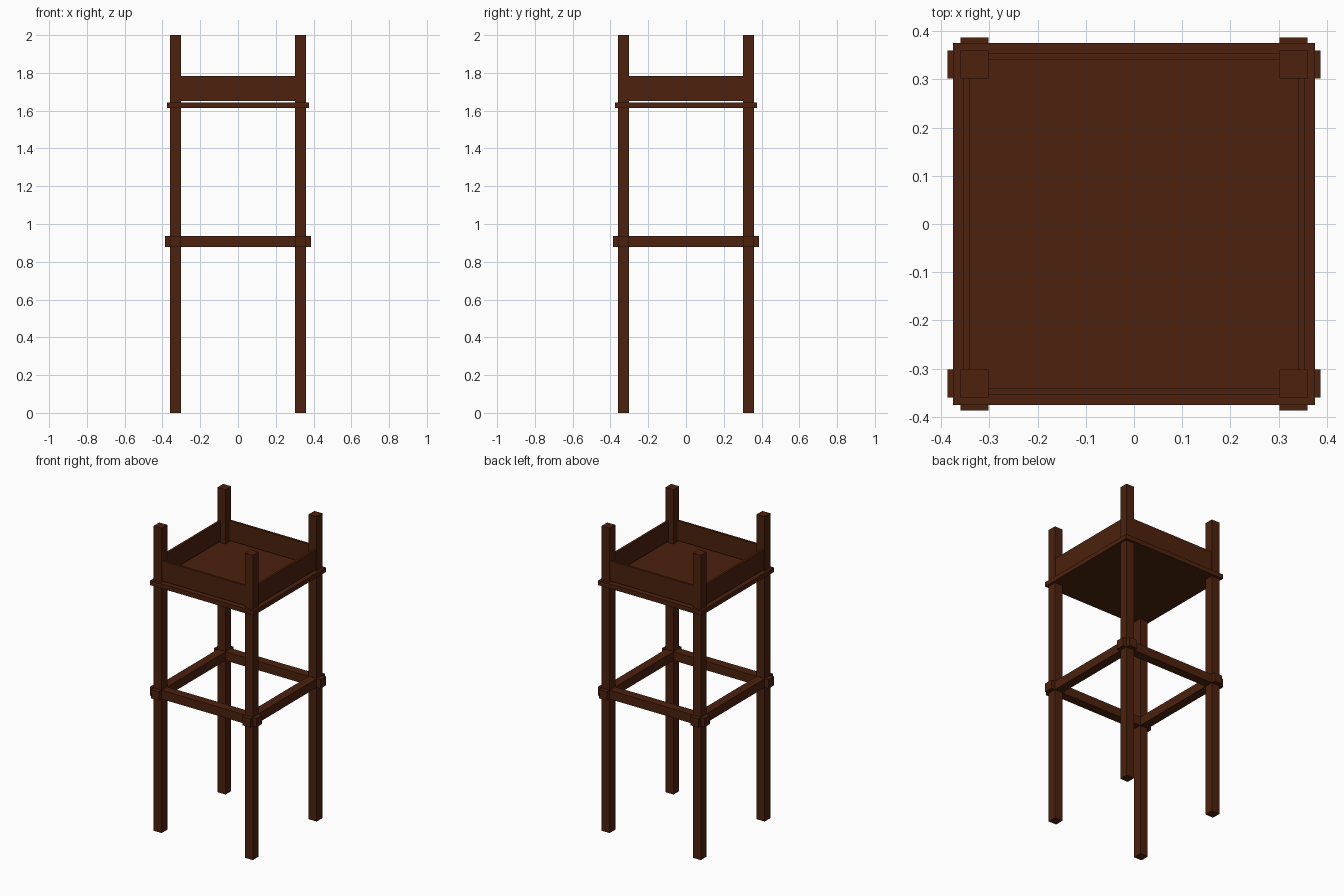
import bpy

if "Cube" in bpy.data.objects:
    bpy.data.objects.remove(bpy.data.objects["Cube"])

wood = bpy.data.materials.new("dark brown wood")
wood.diffuse_color = (0.072, 0.0155, 0.0042, 1)
wood.use_nodes = True
wood.node_tree.nodes["Principled BSDF"].inputs["Base Color"].default_value = wood.diffuse_color


def box(name, lo, hi):
    """Axis-aligned box between two corners."""
    bpy.ops.mesh.primitive_cube_add(size=1, location=[(a + b) / 2 for a, b in zip(lo, hi)])
    ob = bpy.context.object
    ob.name = name
    ob.scale = [b - a for a, b in zip(lo, hi)]
    bpy.ops.object.transform_apply(location=False, rotation=False, scale=True)
    ob.data.materials.append(wood)
    return ob


IN, OUT = 0.302, 0.36     # inner and outer faces of the posts
RAIL = 0.387              # half length of the crossing rails

# corner posts
for sx in (-1, 1):
    for sy in (-1, 1):
        xs = sorted((sx * IN, sx * OUT))
        ys = sorted((sy * IN, sy * OUT))
        box("corner_post", (xs[0], ys[0], 0), (xs[1], ys[1], 2))

# tray floor
box("tray_floor", (-0.375, -0.375, 1.613), (0.375, 0.375, 1.643))

for s in (-1, 1):
    # rails crossing through the posts
    a, b = sorted((s * IN, s * OUT))
    box("cross_rail", (-RAIL, a, 0.879), (RAIL, b, 0.937))
    box("side_rail", (a, -RAIL, 0.879), (b, RAIL, 0.937))
    # thin tray walls, just above the floor
    a, b = sorted((s * 0.34, s * 0.355))
    box("tray_wall", (-IN, a, 1.652), (IN, b, 1.783))
    box("tray_side_wall", (a, -IN, 1.652), (b, IN, 1.783))
